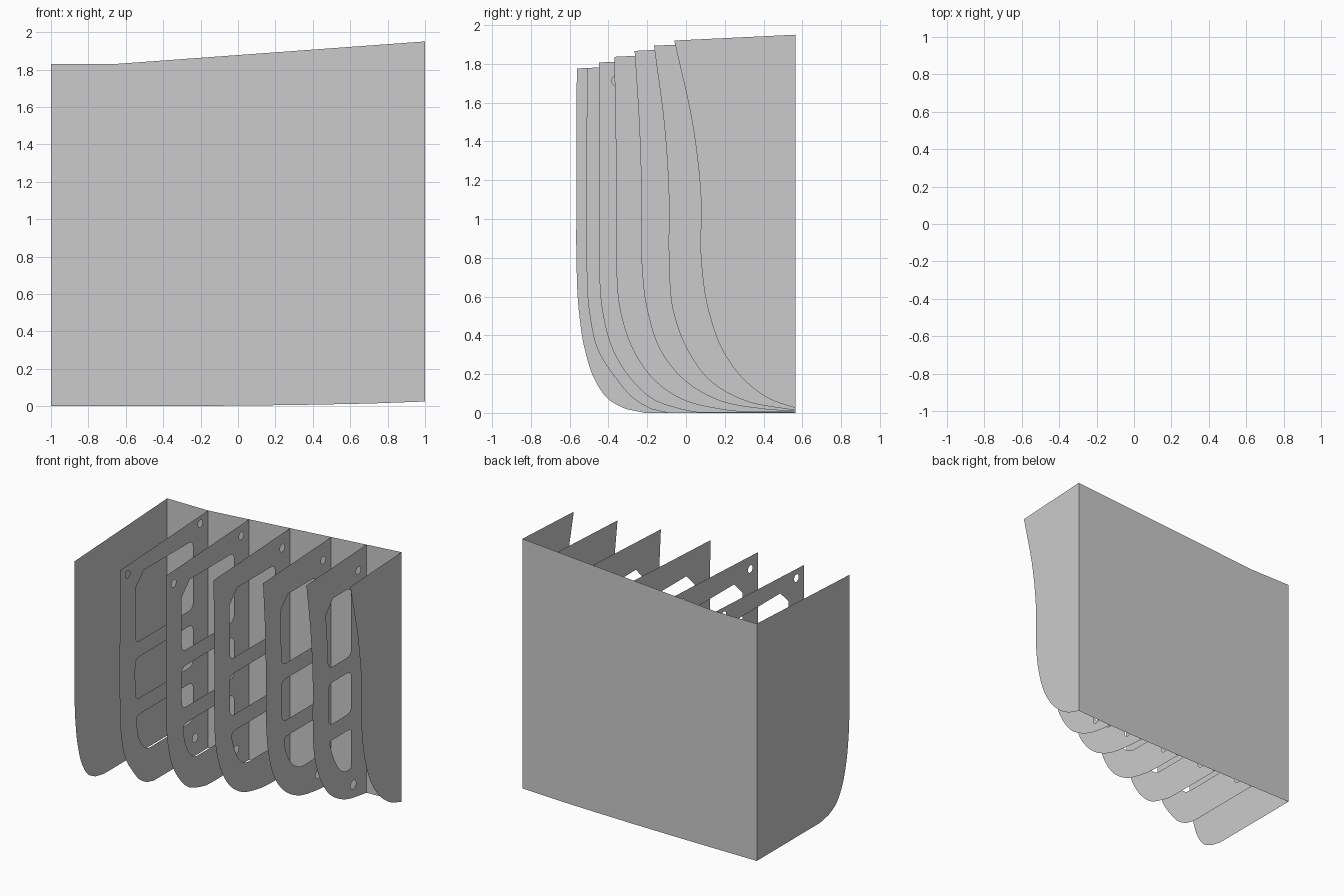
import bpy, bmesh, math
from mathutils import Vector

if "Cube" in bpy.data.objects:
    bpy.data.objects.remove(bpy.data.objects["Cube"])

BACK = 0.565                                   # y of the flat back panel
LEVELS = (0.53, 0.32, 0.17, 0.07, 0.02)        # heights of the lower hull readings
# x, y at top edge, y at mid height, z at the back foot, y at each lower level
STATIONS = [
    (-1.00, -0.563, -0.565, 0.000, (-0.553, -0.52, -0.47, -0.40, -0.31)),
    (-0.65, -0.510, -0.513, 0.000, (-0.50, -0.452, -0.355, -0.265, -0.18)),
    (-0.30, -0.448, -0.448, 0.001, (-0.432, -0.375, -0.28, -0.17, -0.03)),
    (0.05, -0.370, -0.360, 0.003, (-0.34, -0.27, -0.165, -0.02, 0.17)),
    (0.40, -0.265, -0.230, 0.008, (-0.20, -0.13, -0.01, 0.155, 0.40)),
    (0.70, -0.165, -0.088, 0.014, (-0.067, 0.01, 0.12, 0.285, 0.52)),
    (1.00, -0.060, 0.077, 0.025, (0.115, 0.19, 0.30, 0.435)),
]


def back_top(x):
    return 1.83 + 0.12 * max(0, x + 0.65) / 1.65


def spline(pts, floor, n=8):
    """Smooth curve through (y, z) points, using chord-weighted tangents."""
    pts = [Vector(p) for p in pts]
    h = [(b - a).length for a, b in zip(pts, pts[1:])]
    d = [(b - a) / s for a, b, s in zip(pts, pts[1:], h)]
    m = [d[0]] + [(d[i] * h[i + 1] + d[i + 1] * h[i]) / (h[i] + h[i + 1])
                  for i in range(len(d) - 1)] + [d[-1]]
    out = []
    for i, s in enumerate(h):
        for k in range(n):
            t = k / n
            p = (pts[i] * (2*t**3 - 3*t**2 + 1) + m[i] * s * (t**3 - 2*t**2 + t)
                 + pts[i+1] * (3*t**2 - 2*t**3) + m[i+1] * s * (t**3 - t**2))
            out.append(Vector((p.x, max(p.y, floor))))
    return out + [pts[-1]]


def inset_reader(curve, dist):
    """Return f(z): the y of the hull curve moved inward by dist."""
    off = []
    for a, b in zip(curve, curve[1:]):
        t = (b - a).normalized()
        off.append((a + b) / 2 + Vector((-t.y, t.x)) * dist)

    def f(z):
        for a, b in zip(off, off[1:]):
            if a.y >= z >= b.y and a.y > b.y:
                return min(a.x + (b.x - a.x) * (a.y - z) / (a.y - b.y), 0.35)
        return off[0].x if z > off[0].y else 0.33
    return f


def corner(a, c, b, steps=5):
    a, c, b = Vector(a), Vector(c), Vector(b)
    return [a*(1-t)**2 + c*2*t*(1-t) + b*t*t for t in (i / steps for i in range(steps + 1))]


def window(f, lo, hi, chamfer=False):
    """Rounded opening whose front edge follows the hull."""
    yb, n = 0.38, 14
    r = min(0.055, (yb - f(lo)) / 3)
    rt = 0.1 if chamfer else r
    pts = corner((f(hi) + rt, hi), (f(hi), hi), (f(hi - rt), hi - rt), 1 if chamfer else 5)
    for i in range(1, n):
        z = hi - rt + (lo + r - hi + rt) * i / n
        pts.append(Vector((f(z), z)))
    pts += corner((f(lo + r), lo + r), (f(lo), lo), (f(lo) + r, lo))
    pts += corner((yb - r, lo), (yb, lo), (yb, lo + r))
    pts += corner((yb, hi - r), (yb, hi), (yb - r, hi))
    return pts


def circle(y, z, r, n=20):
    return [Vector((y + r * math.cos(2*math.pi*i/n), z + r * math.sin(2*math.pi*i/n)))
            for i in range(n)]


def sheet(name, loops, place, normal):
    """Flat sheet from an outline plus hole loops."""
    bm = bmesh.new()
    for loop in loops:
        vs = [bm.verts.new(place(p)) for p in loop]
        for i in range(len(vs)):
            bm.edges.new((vs[i - 1], vs[i]))
    bmesh.ops.remove_doubles(bm, verts=bm.verts[:], dist=0.0002)
    bmesh.ops.triangle_fill(bm, use_beauty=True, edges=bm.edges[:], normal=normal)
    me = bpy.data.meshes.new(name)
    bm.to_mesh(me)
    bm.free()
    ob = bpy.data.objects.new(name, me)
    bpy.context.collection.objects.link(ob)


# Cross frames, solid at both ends and pierced in between
for i, (x, top, mid, foot, low) in enumerate(STATIONS):
    zt = back_top(x)
    pts = [(top, zt - 0.048 * (BACK - top)), (mid + 0.27 * (top - mid), 1.45),
           (mid, 1.1), (mid, 0.8)] + list(zip(low, LEVELS)) + [(BACK, foot)]
    hull = spline(pts, foot)
    loops = [hull + [Vector((BACK, zt))]]
    end = i in (0, len(STATIONS) - 1)
    if not end:
        f = inset_reader(hull, 0.19)
        loops += [window(f, 1.145, 1.67, True), window(f, 0.705, 1.025),
                  window(f, 0.275, 0.58)]
        loops += [circle(0.468, 1.765, 0.028), circle(0.405, 0.138, 0.033)]
        if x < 0:
            loops.append(circle(top + 0.093, 1.713, 0.028))
    sheet("end_frame" if end else "pierced_frame", loops,
          lambda p: (x, p.x, p.y), (1, 0, 0))

# Flat back panel joining all frames
outline = [Vector((s[0], s[3])) for s in STATIONS]
outline += [Vector((x, back_top(x))) for x in (1, -0.65, -1)]
sheet("back_panel", [outline], lambda p: (p.x, BACK, p.y), (0, 1, 0))
